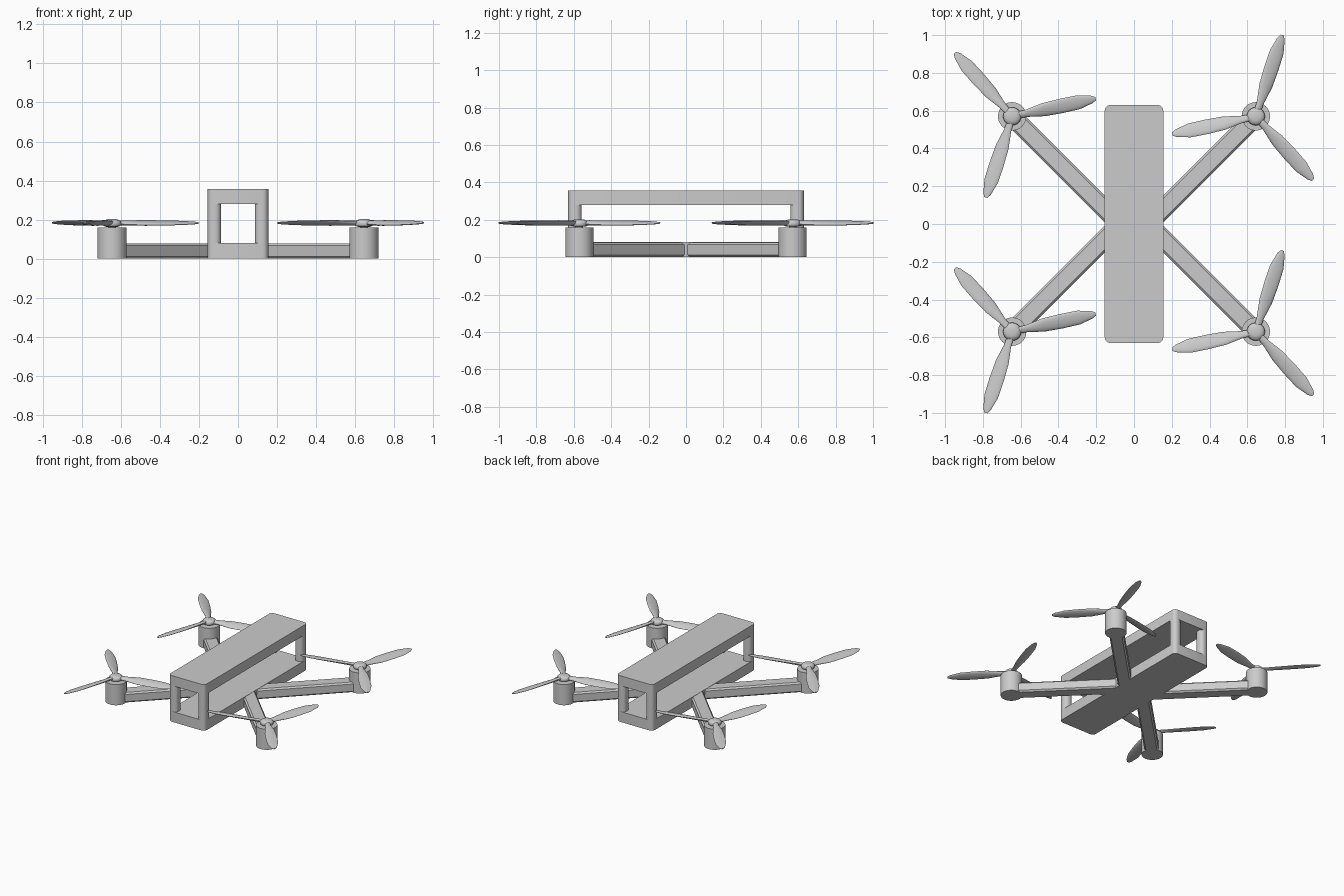
import bpy, bmesh
from math import pi, cos, sin, radians, hypot, atan2
from mathutils import Matrix, Vector

if "Cube" in bpy.data.objects:
    bpy.data.objects.remove(bpy.data.objects["Cube"])

MX, MY = 0.645, 0.57        # motor position


def finish(bm, name, angle=35):
    bmesh.ops.recalc_face_normals(bm, faces=bm.faces)
    me = bpy.data.meshes.new(name)
    bm.to_mesh(me)
    bm.free()
    ob = bpy.data.objects.new(name, me)
    bpy.context.collection.objects.link(ob)
    bpy.ops.object.select_all(action='DESELECT')
    ob.select_set(True)
    bpy.context.view_layer.objects.active = ob
    bpy.ops.object.shade_smooth_by_angle(angle=radians(angle))
    return ob


def box(name, size, loc, axis=2, radius=0.03, segs=5, rot=0.0):
    """Box with the edges parallel to one axis rounded."""
    bm = bmesh.new()
    bmesh.ops.create_cube(bm, size=1)
    bmesh.ops.scale(bm, vec=size, verts=bm.verts)
    edges = [e for e in bm.edges
             if abs((e.verts[0].co - e.verts[1].co).normalized()[axis]) > 0.9]
    bmesh.ops.bevel(bm, geom=edges, offset=radius, segments=segs,
                    profile=0.5, affect='EDGES')
    bm.transform(Matrix.Translation(loc) @ Matrix.Rotation(rot, 4, 'Z'))
    return finish(bm, name)


def lathe(name, profile, loc, n=40):
    """Revolve (radius, z) points around z."""
    bm = bmesh.new()
    rings = [[bm.verts.new((r * cos(2 * pi * i / n), r * sin(2 * pi * i / n), z))
              for i in range(n)] for r, z in profile]
    skin(bm, rings)
    bm.transform(Matrix.Translation(loc))
    return finish(bm, name)


def skin(bm, rings):
    n = len(rings[0])
    for a, b in zip(rings, rings[1:]):
        for i in range(n):
            j = (i + 1) % n
            bm.faces.new((a[i], a[j], b[j], b[i]))
    bm.faces.new(rings[0][::-1])
    bm.faces.new(rings[-1])


# blade stations: radius, width, thickness, pitch in degrees
BLADE = [(0.02, 0.036, 0.024, 20), (0.08, 0.042, 0.022, 20),
         (0.17, 0.074, 0.020, 18), (0.27, 0.080, 0.018, 15),
         (0.36, 0.076, 0.015, 13), (0.43, 0.042, 0.012, 11),
         (0.452, 0.018, 0.008, 10)]


def propeller(name, loc, start):
    bm = bmesh.new()
    n = 14
    for k in range(3):
        turn = Matrix.Rotation(radians(start + 120 * k), 4, 'Z')
        rings = []
        for r, w, t, p in BLADE:
            pitch = Matrix.Rotation(radians(p), 4, 'X')
            ring = []
            for i in range(n):
                a = 2 * pi * i / n
                v = pitch @ Vector((0, w / 2 * cos(a), t / 2 * sin(a)))
                v.x += r
                ring.append(bm.verts.new(turn @ v))
            rings.append(ring)
        skin(bm, rings)
    bm.transform(Matrix.Translation(loc))
    return finish(bm, name, 40)


# body frame: two plates held by four corner posts
box("bottom_plate", (0.31, 1.26, 0.08), (0, 0, 0.04))
box("top_plate", (0.31, 1.26, 0.077), (0, 0, 0.3185))
for sx in (-1, 1):
    for sy in (-1, 1):
        box("corner_post", (0.068, 0.072, 0.22),
            (sx * 0.121, sy * 0.594, 0.18), radius=0.03)

# arms, motors and propellers
for sx in (-1, 1):
    for sy in (-1, 1):
        x0, x1, y1 = sx * 0.075, sx * MX, sy * MY
        length = hypot(x1 - x0, y1)
        box("arm", (length, 0.1, 0.078), ((x0 + x1) / 2, y1 / 2, 0.039),
            axis=0, radius=0.011, segs=1, rot=atan2(y1, x1 - x0))
        lathe("motor", [(0.075, 0), (0.075, 0.16)], (x1, y1, 0))
        lathe("shaft", [(0.02, 0.15), (0.02, 0.175)], (x1, y1, 0), 20)
        lathe("propeller_hub",
              [(0.03, 0.163), (0.044, 0.168), (0.048, 0.178),
               (0.046, 0.189), (0.038, 0.197), (0.022, 0.202)], (x1, y1, 0), 32)
        propeller("propeller", (x1, y1, 0.183), 72 if sx > 0 else 252)
